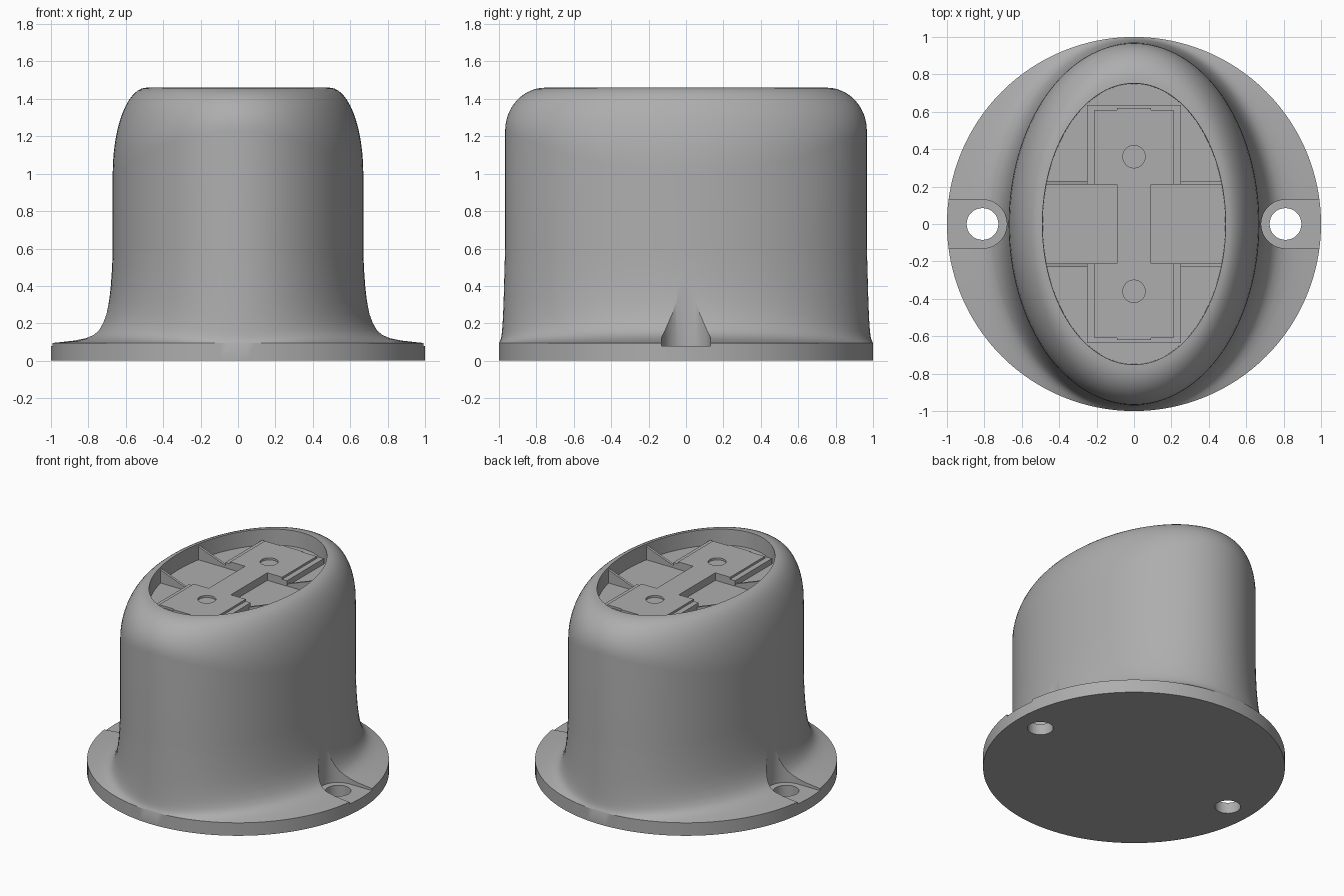
import bpy, bmesh
from math import sin, cos, pi, sqrt

cube = bpy.data.objects.get("Cube")
if cube:
    bpy.data.objects.remove(cube, do_unlink=True)

grey = bpy.data.materials.new("plain_grey")
grey.use_nodes = True
GREY = (0.42, 0.42, 0.42, 1)
grey.diffuse_color = GREY
grey.node_tree.nodes["Principled BSDF"].inputs["Base Color"].default_value = GREY

SEG = 128
TOP, FLOOR, PLATE = 1.46, 1.345, 1.40


def make(name, bm):
    bmesh.ops.recalc_face_normals(bm, faces=bm.faces)
    mesh = bpy.data.meshes.new(name)
    bm.to_mesh(mesh)
    bm.free()
    mesh.materials.append(grey)
    ob = bpy.data.objects.new(name, mesh)
    bpy.context.collection.objects.link(ob)
    return ob


def prism(name, outline, z0, z1):
    bm = bmesh.new()
    face = bm.faces.new([bm.verts.new((x, y, z0)) for x, y in outline])
    up = bmesh.ops.extrude_face_region(bm, geom=[face])["geom"]
    bmesh.ops.translate(bm, vec=(0, 0, z1 - z0),
                        verts=[v for v in up if isinstance(v, bmesh.types.BMVert)])
    return make(name, bm)


def arc(cx, cy, r, a0=0, a1=2 * pi, n=32):
    return [(cx + r * cos(a0 + (a1 - a0) * i / n), cy + r * sin(a0 + (a1 - a0) * i / n))
            for i in range(n + (a1 - a0 < 6))]


def cut(ob, cutter):
    mod = ob.modifiers.new("cut", "BOOLEAN")
    mod.operation, mod.object, mod.solver = "DIFFERENCE", cutter, "EXACT"
    bpy.context.view_layer.objects.active = ob
    bpy.ops.object.modifier_apply(modifier=mod.name)
    bpy.data.objects.remove(cutter, do_unlink=True)


# Housing: stacked ellipses from the round flange to the oval rim and recess
rings = [lambda a: (1, 1, 0), lambda a: (1, 1, 0.095)]
flare = [(0.95, 0.1), (0.88, 0.108), (0.82, 0.12), (0.78, 0.137), (0.75, 0.16),
         (0.725, 0.2), (0.705, 0.25), (0.69, 0.32), (0.68, 0.4), (0.673, 0.5), (0.67, 0.6)]
for rx, z in flare:
    ry = 0.967 + 0.033 * sqrt((rx - 0.67) / 0.33)
    rings.append(lambda a, rx=rx, ry=ry, z=z: (rx, ry, z))
for i in range(13):
    t = i / 12 * pi / 2
    rings.append(lambda a, t=t: (0.49 + 0.18 * cos(t), 0.752 + 0.215 * cos(t),
                                 TOP - (0.23 + 0.23 * cos(a) ** 2) * (1 - sin(t))))
rings.append(lambda a: (0.488, 0.75, FLOOR))

bm = bmesh.new()
loops = []
for ring in rings:
    loop = []
    for i in range(SEG):
        a = 2 * pi * i / SEG
        rx, ry, z = ring(a)
        loop.append(bm.verts.new((rx * cos(a), ry * sin(a), z)))
    loops.append(loop)
for lo, hi in zip(loops, loops[1:]):
    for i in range(SEG):
        j = (i + 1) % SEG
        bm.faces.new((lo[i], lo[j], hi[j], hi[i]))
bm.faces.new(loops[0])
bm.faces.new(loops[-1])
housing = make("housing", bm)

# Screw seats and screw holes on both sides of the flange
for s in (1, -1):
    seat = arc(0.81, 0, 0.13, pi / 2, 3 * pi / 2) + [(1.1, -0.13), (1.1, 0.13)]
    cut(housing, prism("seat_cutter", [(s * x, y) for x, y in seat], 0.08, 0.6))
    cut(housing, prism("hole_cutter", arc(s * 0.81, 0, 0.085), -0.1, 0.3))

# Raised H-shaped plate in the recess, with two blind holes
quarter = [(0.09, 0.21), (0.21, 0.21), (0.21, 0.61), (0.09, 0.61), (0.09, 0.62)]
upper = quarter + [(-x, y) for x, y in reversed(quarter)]
plate = prism("mounting_plate", upper + [(-x, -y) for x, y in upper], FLOOR - 0.01, PLATE)
for y in (0.36, -0.36):
    cut(plate, prism("blind_hole_cutter", arc(0, y, 0.06), PLATE - 0.04, PLATE + 0.1))

# Lower step around each end of the plate
for s, name in ((1, "back"), (-1, "front")):
    box = [(-0.25, 0.21), (0.25, 0.21), (0.25, 0.635), (-0.25, 0.635)]
    prism(name + "_step", [(x, s * y) for x, y in box], FLOOR - 0.01, PLATE - 0.015)

# Triangular ribs from the step out to the rim wall
for sx in (1, -1):
    for sy in (1, -1):
        bm = bmesh.new()
        sides = [[bm.verts.new((sx * x, sy * y, z)) for x, z in
                  ((0.25, FLOOR - 0.01), (0.478, FLOOR - 0.01), (0.478, TOP - 0.015), (0.25, FLOOR + 0.015))]
                 for y in (0.212, 0.23)]
        for side in sides:
            bm.faces.new(side)
        for i in range(4):
            j = (i + 1) % 4
            bm.faces.new((sides[0][i], sides[0][j], sides[1][j], sides[1][i]))
        make("rib_%s_%s" % ("left" if sx > 0 else "right", "back" if sy > 0 else "front"), bm)

# Smooth curved walls, crisp edges
bpy.ops.object.select_all(action="DESELECT")
for ob in (housing, plate):
    ob.select_set(True)
bpy.context.view_layer.objects.active = housing
bpy.ops.object.shade_smooth_by_angle(angle=0.5)
